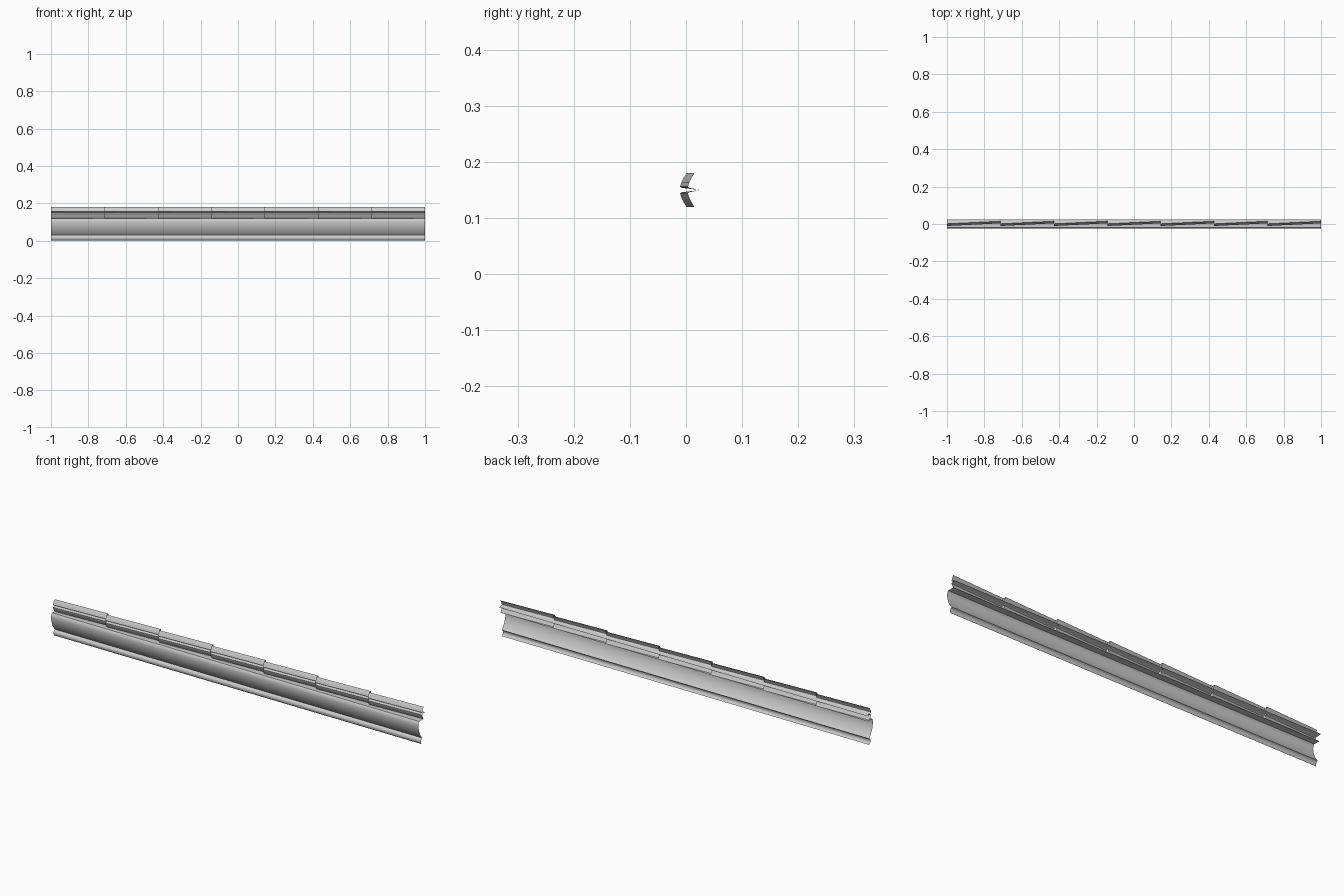
import bpy, math

if "Cube" in bpy.data.objects:
    bpy.data.objects.remove(bpy.data.objects["Cube"])

def loft(name, sections, angle=40):
    """Open sheet through a list of equal-length point rows."""
    n = len(sections[0])
    verts = [p for row in sections for p in row]
    faces = [(i * n + k, i * n + k + 1, (i + 1) * n + k + 1, (i + 1) * n + k)
             for i in range(len(sections) - 1) for k in range(n - 1)]
    mesh = bpy.data.meshes.new(name)
    mesh.from_pydata(verts, [], faces)
    ob = bpy.data.objects.new(name, mesh)
    bpy.context.collection.objects.link(ob)
    bpy.ops.object.select_all(action='DESELECT')
    bpy.context.view_layer.objects.active = ob
    ob.select_set(True)
    bpy.ops.object.shade_smooth_by_angle(angle=math.radians(angle))
    return ob

# Upper double-wave beam: half profile (y, z above groove) mirrored about z = 0.15
GROOVE = 0.15
half = [(0.001, 0.03), (-0.004, 0.022), (-0.008, 0.014), (-0.0105, 0.006), (-0.008, 0.004)]
STEP = 0.014

def beam_row(x, shift):
    upper = [(x, y + shift, GROOVE + h) for y, h in half]
    lower = [(x, y + shift, GROOVE - h) for y, h in reversed(half)]
    return upper + [(x, 0.025, GROOVE)] + lower

# Seven spans, each leaning back towards its right end, stepping at the laps
ends = [-1 + 2 * i / 7 for i in range(8)]
for i in range(7):
    loft(f"beam_span_{i + 1}", [beam_row(ends[i], 0.0), beam_row(ends[i + 1], STEP)])

# Exposed lap faces at the six joints, on the two waves only
for i in range(1, 7):
    front, back = beam_row(ends[i], 0.0), beam_row(ends[i], STEP)
    m = len(half)
    loft(f"lap_upper_{i}", [front[:m], back[:m]])
    loft(f"lap_lower_{i}", [front[m + 1:], back[m + 1:]])

# Lower skirt: top shelf, curved panel and rolled bottom lip
skirt = [(0.015, 0.12), (-0.018, 0.12), (-0.023, 0.114), (-0.025, 0.104),
         (-0.0245, 0.092), (-0.022, 0.078), (-0.017, 0.064), (-0.010, 0.050),
         (-0.002, 0.038), (0.005, 0.030), (-0.002, 0.027), (-0.006, 0.020),
         (-0.006, 0.011), (-0.002, 0.004), (0.004, 0.0)]
loft("skirt_panel", [[(x, y, z) for y, z in skirt] for x in (-1, 1)])
